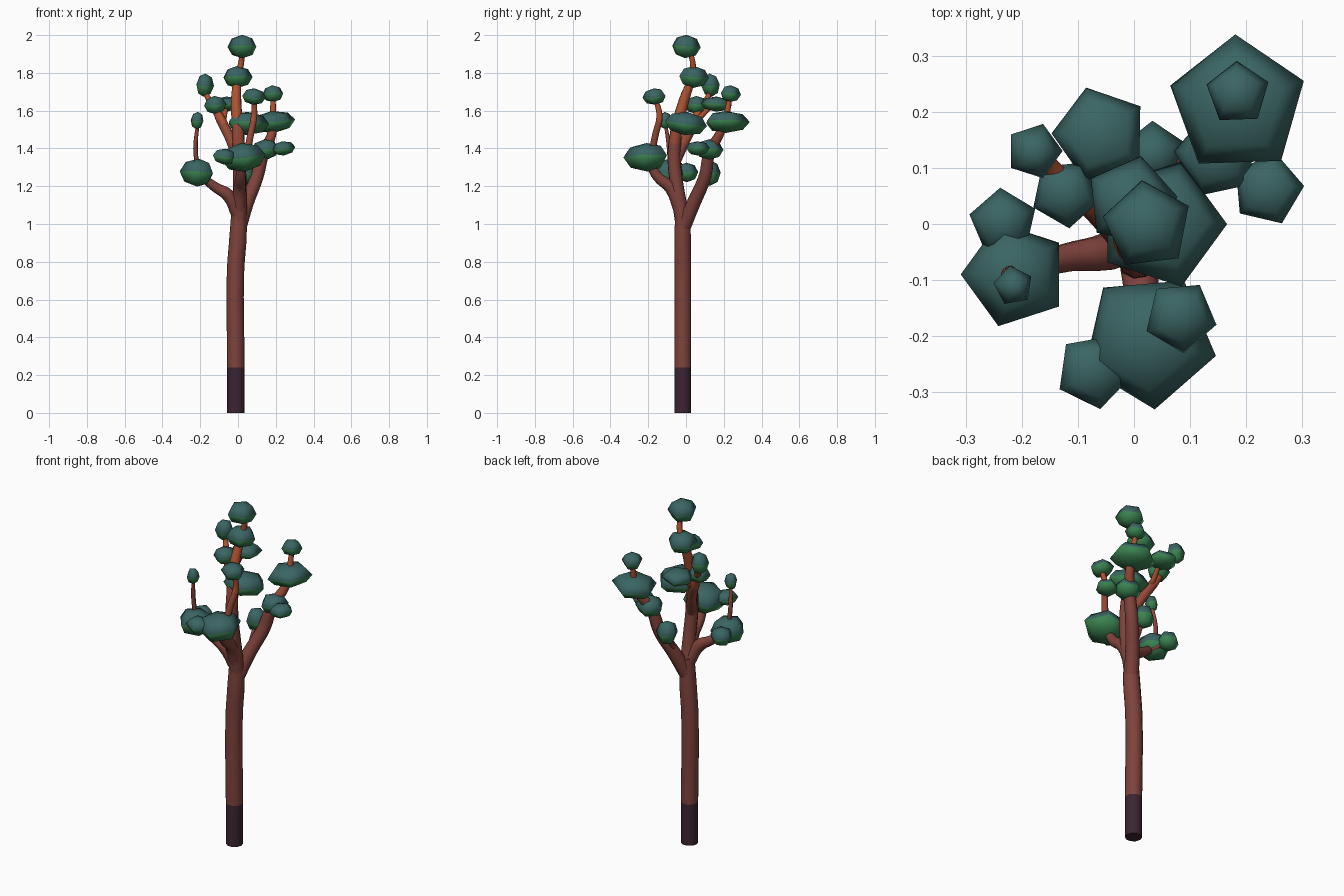
import bpy, bmesh, math, random
from mathutils import Matrix, Vector

random.seed(4)


def material(name, rgb):
    m = bpy.data.materials.new(name)
    m.diffuse_color = (*rgb, 1)
    return m


BARK = [material("dark base bark", (0.045, 0.018, 0.032)),
        material("red brown bark", (0.21, 0.056, 0.044)),
        material("warm brown bark", (0.29, 0.066, 0.038)),
        material("orange bark", (0.42, 0.085, 0.03))]
LEAF = [material("teal leaf top", (0.042, 0.13, 0.125)),
        material("green leaf underside", (0.042, 0.22, 0.08))]
LEVELS = (0.24, 1.42, 1.54)  # heights where the bark colour changes


def limb(name, points):
    """Tapered round tube through (x, y, z, radius) points, coloured by height."""
    cu = bpy.data.curves.new(name, 'CURVE')
    cu.dimensions = '3D'
    cu.bevel_depth = 1
    cu.bevel_resolution = 3
    cu.resolution_u = 4
    cu.use_fill_caps = True
    sp = cu.splines.new('BEZIER')
    sp.bezier_points.add(len(points) - 1)
    for bp, (x, y, z, r) in zip(sp.bezier_points, points):
        bp.co = (x, y, z)
        bp.radius = r
        bp.handle_left_type = bp.handle_right_type = 'AUTO'
    ob = bpy.data.objects.new(name, cu)
    bpy.context.collection.objects.link(ob)
    bpy.ops.object.select_all(action='DESELECT')
    ob.select_set(True)
    bpy.context.view_layer.objects.active = ob
    bpy.ops.object.convert(target='MESH')
    ob = bpy.context.view_layer.objects.active
    ob.data.materials.clear()
    for m in BARK:
        ob.data.materials.append(m)
    for p in ob.data.polygons:
        p.material_index = sum(p.center.z > h for h in LEVELS)
    bpy.ops.object.shade_smooth_by_angle(angle=math.radians(50))


def leaf_clump(name, x, y, z, r, h, turn):
    """Five-sided squashed ball: teal above its equator, green below."""
    bm = bmesh.new()
    bmesh.ops.create_uvsphere(bm, u_segments=5, v_segments=4, radius=1)
    first = max(bm.verts, key=lambda v: v.co.xy.length)
    start = math.atan2(first.co.y, first.co.x)
    for f in bm.faces:
        f.material_index = 0 if f.calc_center_median().z > 0 else 1
        f.smooth = True
    tilt = Matrix.Rotation(math.radians(random.uniform(3, 8)), 4,
                           Vector((random.uniform(-1, 1), random.uniform(-1, 1), 0)))
    bm.transform(Matrix.Translation((x, y, z)) @ tilt
                 @ Matrix.Diagonal((r, r, h, 1))
                 @ Matrix.Rotation(math.radians(turn) - start, 4, 'Z'))
    me = bpy.data.meshes.new(name)
    bm.to_mesh(me)
    bm.free()
    for m in LEAF:
        me.materials.append(m)
    bpy.context.collection.objects.link(bpy.data.objects.new(name, me))


# trunk
limb("trunk", [(-0.011, -0.017, 0, 0.046), (-0.011, -0.017, 0.24, 0.046),
               (-0.013, -0.017, 0.75, 0.046), (0, -0.018, 0.93, 0.046),
               (0.006, -0.018, 1.08, 0.040)])
# central leader
limb("leader", [(0.005, -0.018, 1.02, 0.042), (0.01, -0.048, 1.2, 0.036),
                (0.005, -0.063, 1.35, 0.035), (0, -0.05, 1.5, 0.032),
                (-0.01, -0.012, 1.65, 0.028), (0, 0.03, 1.78, 0.02),
                (0.018, 0.035, 1.86, 0.015), (0.023, 0, 1.95, 0.012)])
# main limbs
limb("right_back_limb", [(0.005, -0.015, 0.98, 0.04), (0.045, 0.04, 1.11, 0.038),
                         (0.1, 0.1, 1.25, 0.035), (0.135, 0.125, 1.38, 0.032),
                         (0.18, 0.18, 1.48, 0.024), (0.185, 0.21, 1.56, 0.018),
                         (0.185, 0.235, 1.69, 0.012)])
limb("left_limb", [(0, -0.025, 1.05, 0.036), (-0.05, -0.05, 1.15, 0.034),
                   (-0.12, -0.06, 1.195, 0.026), (-0.205, -0.085, 1.26, 0.02)])
limb("front_limb", [(0.005, -0.03, 1.07, 0.036), (0.01, -0.08, 1.19, 0.034),
                    (0.015, -0.15, 1.25, 0.028), (0.022, -0.2, 1.34, 0.022)])
limb("left_back_limb", [(0.002, -0.055, 1.33, 0.028), (-0.04, 0, 1.45, 0.027),
                        (-0.09, 0.05, 1.55, 0.026), (-0.125, 0.075, 1.62, 0.02),
                        (-0.165, 0.12, 1.68, 0.014), (-0.18, 0.13, 1.74, 0.01)])
# twigs
limb("left_twig", [(-0.21, -0.085, 1.27, 0.012), (-0.225, -0.09, 1.4, 0.012),
                   (-0.212, -0.11, 1.54, 0.009)])
limb("front_twig", [(0.045, -0.185, 1.36, 0.018), (0.068, -0.16, 1.48, 0.018),
                    (0.085, -0.14, 1.57, 0.017), (0.085, -0.163, 1.67, 0.012)])
limb("left_side_twig", [(-0.16, -0.065, 1.22, 0.014), (-0.235, 0, 1.27, 0.01)])
limb("back_twig", [(-0.08, 0.04, 1.53, 0.016), (-0.06, 0.15, 1.64, 0.011)])
limb("right_twig", [(0.13, 0.12, 1.36, 0.016), (0.24, 0.06, 1.4, 0.01)])
limb("low_back_twig", [(0.04, 0.04, 1.11, 0.016), (0.035, 0.12, 1.26, 0.011)])

# leaf clumps: x, y, z, radius, half height, turn
CLUMPS = [(0.024, -0.002, 1.94, 0.081, 0.062, 97), (-0.005, 0.04, 1.778, 0.083, 0.058, 78),
          (-0.178, 0.13, 1.735, 0.051, 0.062, 0), (-0.122, 0.055, 1.63, 0.063, 0.048, 60),
          (-0.06, 0.16, 1.635, 0.087, 0.04, 35), (0.083, -0.165, 1.675, 0.066, 0.044, -85),
          (0.185, 0.233, 1.69, 0.058, 0.045, 92), (-0.215, -0.11, 1.547, 0.036, 0.047, 100),
          (0.048, 0, 1.532, 0.118, 0.062, 0), (0.185, 0.212, 1.54, 0.126, 0.058, 92),
          (-0.212, -0.09, 1.272, 0.097, 0.074, 180), (0.026, -0.207, 1.353, 0.124, 0.076, -85),
          (-0.072, -0.262, 1.357, 0.069, 0.042, -80), (0.238, 0.062, 1.4, 0.066, 0.038, 5),
          (0.148, 0.122, 1.395, 0.078, 0.054, 30), (-0.233, 0.003, 1.273, 0.062, 0.052, 95),
          (0.035, 0.124, 1.27, 0.06, 0.068, 20)]
for i, c in enumerate(CLUMPS, 1):
    leaf_clump(f"leaf_clump_{i:02d}", *c)
